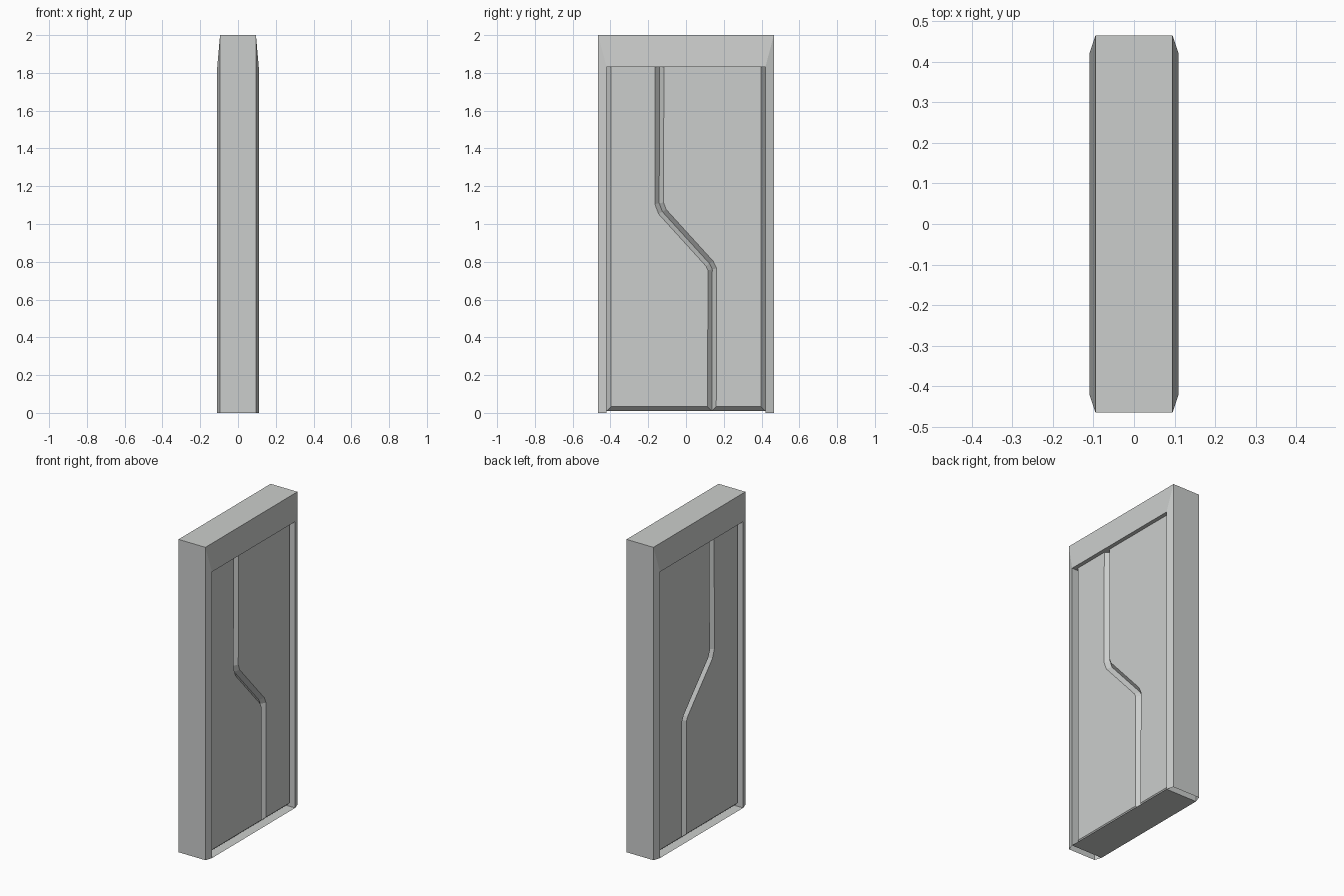
import bpy, bmesh
from mathutils import Vector

if "Cube" in bpy.data.objects:
    bpy.data.objects.remove(bpy.data.objects["Cube"])

grey = bpy.data.materials.new("light_grey")
grey.diffuse_color = (0.60, 0.615, 0.605, 1)
grey.use_nodes = True
grey.node_tree.nodes["Principled BSDF"].inputs["Base Color"].default_value = grey.diffuse_color


def make_object(name, bm):
    bmesh.ops.recalc_face_normals(bm, faces=bm.faces)
    mesh = bpy.data.meshes.new(name)
    bm.to_mesh(mesh)
    bm.free()
    mesh.materials.append(grey)
    obj = bpy.data.objects.new(name, mesh)
    bpy.context.collection.objects.link(obj)
    return obj


def add_loop(bm, points, x):
    return [bm.verts.new((x, y, z)) for y, z in points]


def bridge(bm, a, b, closed):
    n = len(a)
    for i in range(n if closed else n - 1):
        j = (i + 1) % n
        bm.faces.new((a[i], a[j], b[j], b[i]))


def inset(points, d):
    """Mitred inward offset of a counter-clockwise polygon."""
    result = []
    n = len(points)
    for i in range(n):
        p = Vector(points[i])
        e1 = (p - Vector(points[i - 1])).normalized()
        e2 = (Vector(points[(i + 1) % n]) - p).normalized()
        n1, n2 = Vector((-e1.y, e1.x)), Vector((-e2.y, e2.x))
        q = p + (n1 + n2) * (d / (1 + n1.dot(n2)))
        result.append((q.x, q.y))
    return result


# Door frame: mitred arch whose faces slope out towards the opening
def arch(w, h):
    return [(-w, 0), (-w, h), (w, h), (w, 0)]


outer, inner = arch(0.465, 2.0), arch(0.42, 1.83)
bm = bmesh.new()
rings = [add_loop(bm, p, x) for p, x in
         ((outer, -0.095), (inner, -0.11), (inner, 0.11), (outer, 0.095))]
for i in range(4):
    bridge(bm, rings[i], rings[(i + 1) % 4], False)
make_object("door_frame", bm)

# Flat threshold between the jambs
bm = bmesh.new()
bm.faces.new([bm.verts.new(c) for c in
              ((-0.11, -0.42, 0), (0.11, -0.42, 0), (0.11, 0.42, 0), (-0.11, 0.42, 0))])
make_object("threshold", bm)

# Two interlocking door leaves with bevelled borders, meeting at a stepped seam
BOTTOM, TOP, EDGE = 0.01, 1.86, 0.42
seam = [(0.137, BOTTOM), (0.139, 0.76), (0.125, 0.79),
        (-0.125, 1.065), (-0.142, 1.11), (-0.14, TOP)]


def door_leaf(name, outline):
    bm = bmesh.new()
    face = inset(outline, 0.023)
    loops = [add_loop(bm, p, x) for p, x in
             ((face, -0.085), (outline, -0.06), (outline, 0.06), (face, 0.085))]
    for a, b in zip(loops, loops[1:]):
        bridge(bm, a, b, True)
    bm.faces.new(loops[0])
    bm.faces.new(loops[-1])
    make_object(name, bm)


door_leaf("left_door_leaf", seam + [(-EDGE, TOP), (-EDGE, BOTTOM)])
door_leaf("right_door_leaf", seam[::-1] + [(EDGE, BOTTOM), (EDGE, TOP)])
